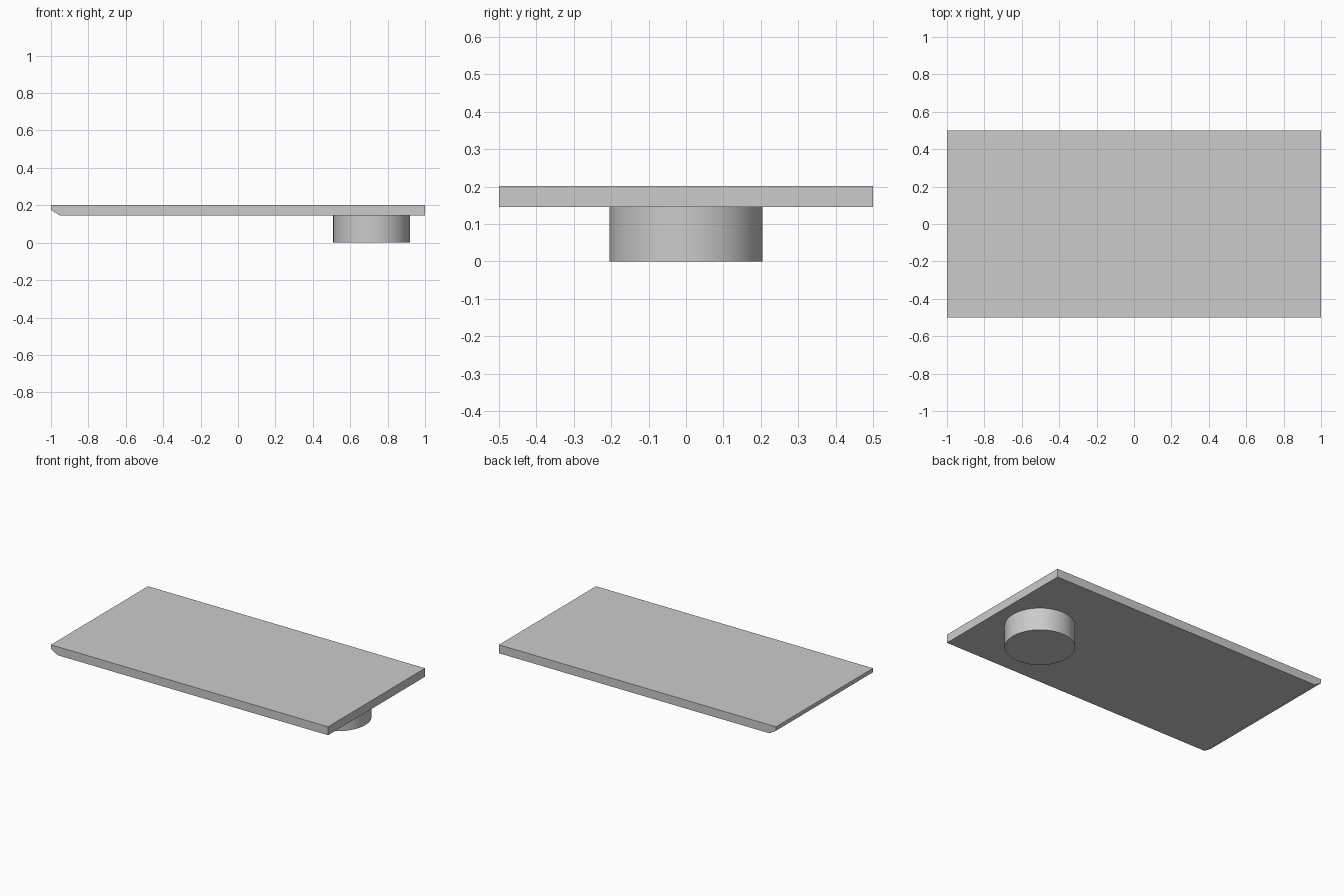
import bpy
import bmesh
import math

cube = bpy.data.objects.get("Cube")
if cube:
    bpy.data.objects.remove(cube, do_unlink=True)

# One plain grey for everything
grey = bpy.data.materials.new("light_grey")
grey.use_nodes = True
colour = (0.6, 0.6, 0.6, 1)
grey.diffuse_color = colour
grey.node_tree.nodes["Principled BSDF"].inputs["Base Color"].default_value = colour

TOP, UNDERSIDE = 0.201, 0.146
HALF_LENGTH, HALF_WIDTH = 1.0, 0.5

# Flat plate: side profile with a chamfered lower edge, extruded across the width
profile = [(-HALF_LENGTH, TOP), (-HALF_LENGTH, 0.175), (-0.953, UNDERSIDE),
           (HALF_LENGTH, UNDERSIDE), (HALF_LENGTH, TOP)]
bm = bmesh.new()
side = bm.faces.new([bm.verts.new((x, -HALF_WIDTH, z)) for x, z in profile])
result = bmesh.ops.extrude_face_region(bm, geom=[side])
moved = [v for v in result["geom"] if isinstance(v, bmesh.types.BMVert)]
bmesh.ops.translate(bm, verts=moved, vec=(0, 2 * HALF_WIDTH, 0))
bmesh.ops.recalc_face_normals(bm, faces=bm.faces)
mesh = bpy.data.meshes.new("plate")
bm.to_mesh(mesh)
bm.free()
plate = bpy.data.objects.new("plate", mesh)
bpy.context.collection.objects.link(plate)
plate.data.materials.append(grey)

# Round foot under one end
bpy.ops.mesh.primitive_cylinder_add(vertices=64, radius=0.205, depth=UNDERSIDE,
                                    location=(0.714, 0, UNDERSIDE / 2))
foot = bpy.context.object
foot.name = "round_foot"
foot.data.materials.append(grey)
bpy.ops.object.shade_smooth_by_angle(angle=math.radians(30))
